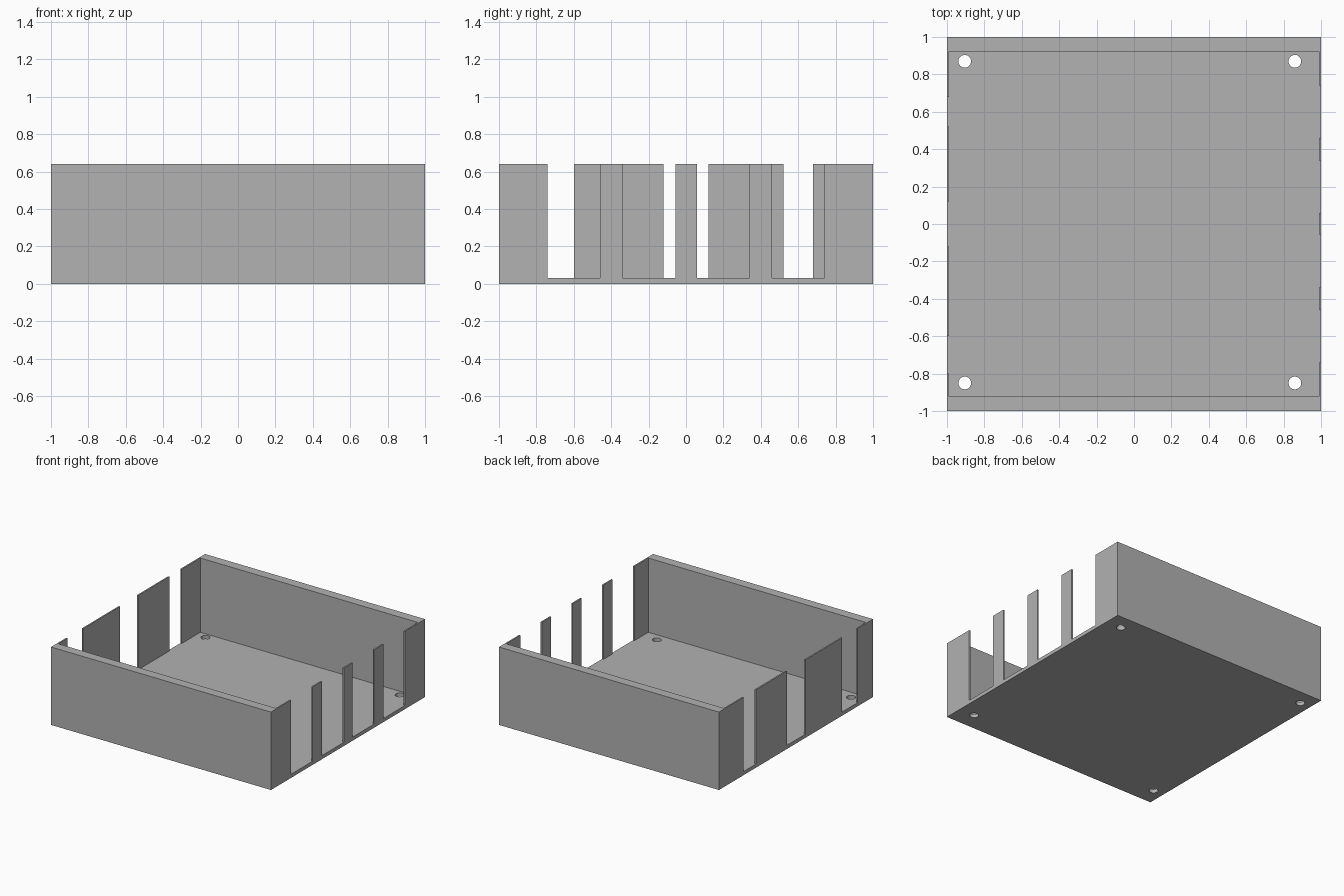
import bpy

cube = bpy.data.objects.get("Cube")
if cube:
    bpy.data.objects.remove(cube, do_unlink=True)

HEIGHT, FLOOR = 0.64, 0.03
SIDE_INNER, END_INNER = 0.988, 0.922

grey = bpy.data.materials.new("plain_grey")
grey.use_nodes = True
grey.diffuse_color = (0.445, 0.445, 0.445, 1)
grey.node_tree.nodes["Principled BSDF"].inputs["Base Color"].default_value = grey.diffuse_color


def box(name, x0, x1, y0, y1, z0, z1):
    bpy.ops.mesh.primitive_cube_add(
        size=1, location=((x0 + x1) / 2, (y0 + y1) / 2, (z0 + z1) / 2))
    ob = bpy.context.object
    ob.name = name
    ob.scale = (x1 - x0, y1 - y0, z1 - z0)
    bpy.ops.object.transform_apply(location=True, rotation=False, scale=True)
    return ob


def cut(target, cutter):
    cutter.hide_render = True
    mod = target.modifiers.new("cut", 'BOOLEAN')
    mod.operation = 'DIFFERENCE'
    mod.solver = 'EXACT'
    mod.object = cutter
    bpy.context.view_layer.objects.active = target
    bpy.ops.object.modifier_apply(modifier=mod.name)
    bpy.data.objects.remove(cutter, do_unlink=True)


# Solid block hollowed into an open tray with thick ends and thin sides
tray = box("open_tray", -1, 1, -1, 1, 0, HEIGHT)
tray.data.materials.clear()
tray.data.materials.append(grey)
cut(tray, box("cavity", -SIDE_INNER, SIDE_INNER, -END_INNER, END_INNER, FLOOR, 1))

# Slots through each side wall, open at the top
left_slots = [(-0.74, -0.46), (-0.34, -0.055), (0.06, 0.34), (0.46, 0.74)]
right_slots = [(-0.8, -0.6), (-0.12, 0.12), (0.52, 0.68)]
for side, slots in ((1, left_slots), (-1, right_slots)):
    for y0, y1 in slots:
        x0, x1 = sorted((side * 0.95, side * 1.1))
        cut(tray, box("slot", x0, x1, y0, y1, FLOOR, 1))

# Mounting holes near the floor corners
for x in (-0.905, 0.86):
    for y in (-0.85, 0.87):
        bpy.ops.mesh.primitive_cylinder_add(
            vertices=32, radius=0.034, depth=0.2, location=(x, y, 0))
        cut(tray, bpy.context.object)

# Smooth hole walls, crisp box edges
bpy.ops.object.select_all(action='DESELECT')
tray.select_set(True)
bpy.context.view_layer.objects.active = tray
bpy.ops.object.shade_smooth_by_angle()
